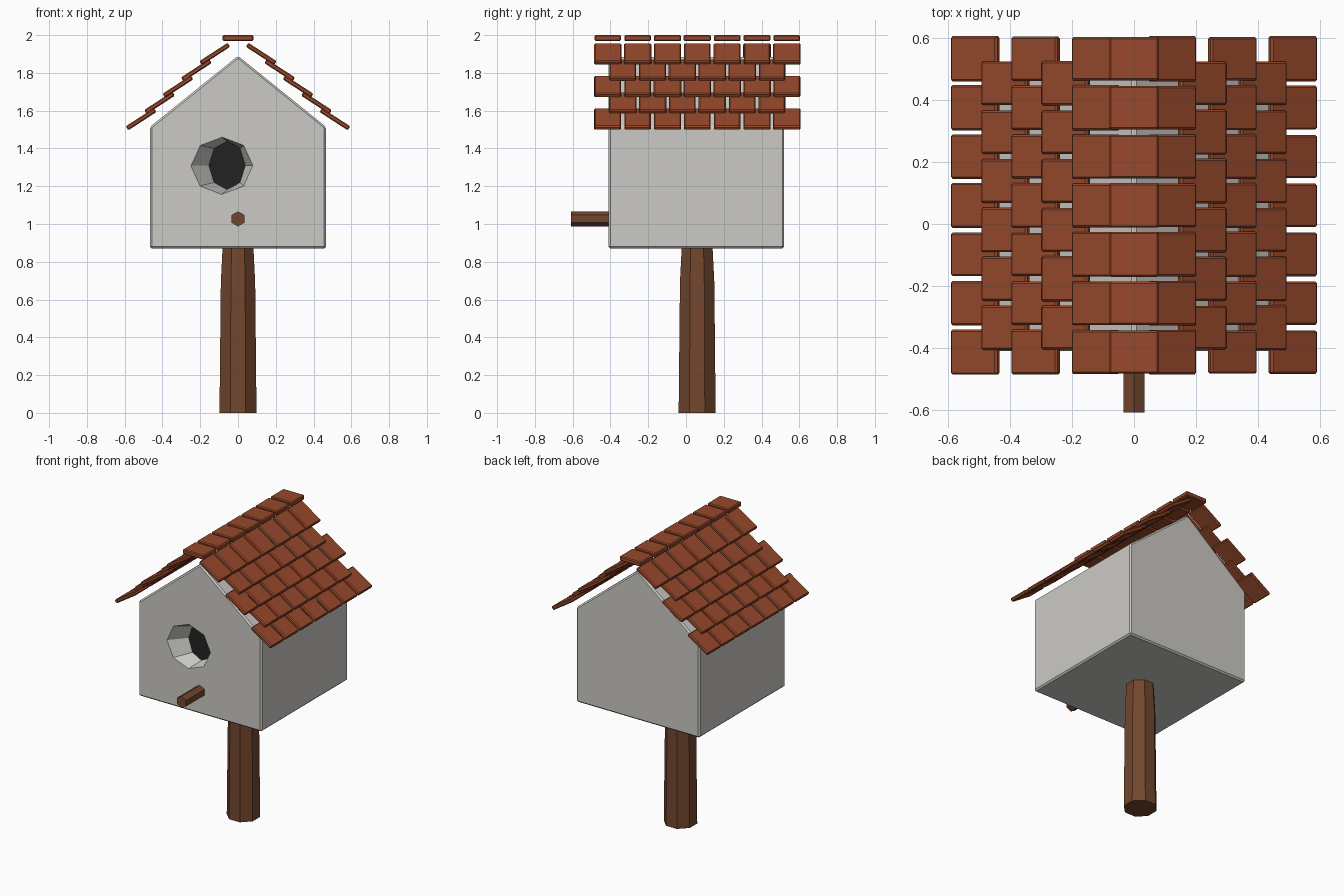
import bpy, bmesh, math, random
from mathutils import Matrix, Vector

random.seed(4)
cube = bpy.data.objects.get("Cube")
if cube:
    bpy.data.objects.remove(cube, do_unlink=True)


def material(name, rgb):
    m = bpy.data.materials.new(name)
    m.use_nodes = True
    m.diffuse_color = (*rgb, 1)
    m.node_tree.nodes["Principled BSDF"].inputs["Base Color"].default_value = (*rgb, 1)
    return m


GREY = material("painted grey", (0.60, 0.59, 0.56))
DARK = material("dark opening", (0.016, 0.016, 0.016))
WOOD = material("brown wood", (0.17, 0.062, 0.027))
TILE = material("terracotta", (0.31, 0.066, 0.025))


def make_object(name, bm, *mats):
    bmesh.ops.recalc_face_normals(bm, faces=bm.faces)
    mesh = bpy.data.meshes.new(name)
    bm.to_mesh(mesh)
    bm.free()
    for m in mats:
        mesh.materials.append(m)
    ob = bpy.data.objects.new(name, mesh)
    bpy.context.collection.objects.link(ob)
    return ob


def loft(rings):
    """Closed solid through a list of point rings; returns it with its end cap."""
    bm = bmesh.new()
    loops = [[bm.verts.new(p) for p in ring] for ring in rings]
    n = len(loops[0])
    for a, b in zip(loops, loops[1:]):
        for i in range(n):
            j = (i + 1) % n
            bm.faces.new((a[i], a[j], b[j], b[i]))
    bm.faces.new(loops[0])
    cap = bm.faces.new(loops[-1])
    return bm, cap


def ring_xz(n, x, y, z, rx, rz):
    turns = [math.tau * i / n + math.pi / 2 for i in range(n)]
    return [(x + rx * math.cos(t), y, z + rz * math.sin(t)) for t in turns]


def bevel(bm, width):
    bmesh.ops.bevel(bm, geom=bm.edges[:], offset=width, segments=1,
                    affect='EDGES', clamp_overlap=True)


MID_Y = 0.055
FRONT_Y, BACK_Y = -0.41, 0.52

# House body: gabled block with softened edges
gable = [(-0.465, 0.87), (0.465, 0.87), (0.465, 1.515), (0, 1.89), (-0.465, 1.515)]
bm, _ = loft([[(x, y, z) for x, z in gable] for y in (FRONT_Y, BACK_Y)])
bevel(bm, 0.01)
house = make_object("house_body", bm, GREY, DARK)

# Entrance: slanted eight-sided recess with a dark back
bm, back = loft([ring_xz(8, -0.088, FRONT_Y - 0.01, 1.308, 0.170, 0.154),
                 ring_xz(8, -0.058, FRONT_Y + 0.10, 1.310, 0.097, 0.128)])
back.material_index = 1
cutter = make_object("entrance_cutter", bm, GREY, DARK)
cutter.hide_render = True
cut = house.modifiers.new("entrance", 'BOOLEAN')
cut.operation = 'DIFFERENCE'
cut.solver = 'EXACT'
cut.object = cutter
bpy.context.view_layer.objects.active = house
bpy.ops.object.modifier_apply(modifier=cut.name)
bpy.data.objects.remove(cutter, do_unlink=True)

# Perch: six-sided peg
bm, _ = loft([ring_xz(6, 0, y, 1.027, 0.04, 0.04) for y in (-0.61, FRONT_Y + 0.02)])
make_object("perch", bm, WOOD)


# Post: eight-sided, narrowing toward the house
def post_ring(z, flat):
    r = flat / math.cos(math.pi / 8)
    turns = [math.tau * (i + 0.5) / 8 for i in range(8)]
    return [(r * math.cos(t), MID_Y + 0.004 + r * math.sin(t), z) for t in turns]


bm, _ = loft([post_ring(0, 0.098), post_ring(0.69, 0.091), post_ring(0.89, 0.081)])
make_object("post", bm, WOOD)

# Roof tiles
PITCH, TILE_W = 0.158, 0.143
SLANT = math.radians(33)


def tile_row(name, count, x, z, length, thick, angle):
    bm = bmesh.new()
    for i in range(count):
        y = MID_Y + 0.005 + (i - (count - 1) / 2) * PITCH
        size = Matrix.Diagonal((length, TILE_W + random.uniform(-0.004, 0.004), thick, 1))
        turn = Matrix.Rotation(angle, 4, 'Y')
        bmesh.ops.create_cube(bm, size=1, matrix=Matrix.Translation((x, y, z)) @ turn @ size)
    bevel(bm, 0.006)
    return make_object(name, bm, TILE)


for side, label in ((1, "left"), (-1, "right")):
    for row in range(5):
        tile_row(f"{label}_tile_row_{row + 1}", 7 - row % 2,
                 side * (0.513 - 0.0975 * row), 1.555 + 0.0863 * row,
                 0.178, 0.025, side * SLANT)

tile_row("ridge_tiles", 7, 0, 1.984, 0.162, 0.032, 0)
